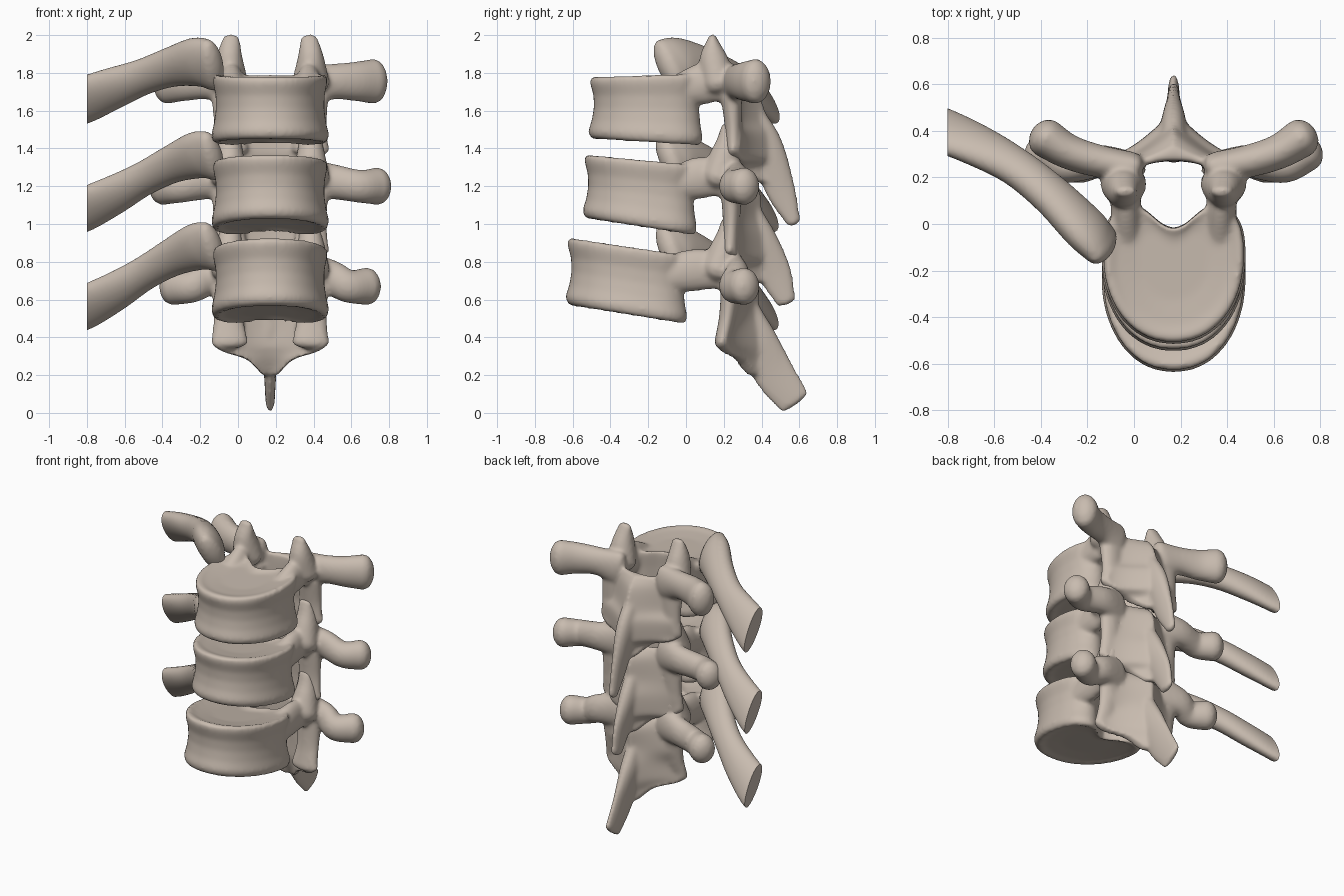
import bpy, bmesh, math
from mathutils import Vector

if "Cube" in bpy.data.objects:
    bpy.data.objects.remove(bpy.data.objects["Cube"])

bone = bpy.data.materials.new("bone")
bone.use_nodes = True
COLOUR = (0.58, 0.50, 0.43, 1)
bone.diffuse_color = COLOUR
bone.node_tree.nodes["Principled BSDF"].inputs["Base Color"].default_value = COLOUR

MID = 0.17      # x of the spine's centre line
SEG = 28


def skin(bm, rings):
    """Join rings of points into a closed skin."""
    rows = [[bm.verts.new(p) for p in r] for r in rings]
    faces = [bm.faces.new((a[i - 1], a[i], b[i], b[i - 1]))
             for a, b in zip(rows, rows[1:]) for i in range(len(a))]
    faces += [bm.faces.new(rows[0]), bm.faces.new(rows[-1])]
    bmesh.ops.recalc_face_normals(bm, faces=faces)


def spline(keys, steps=6):
    """Catmull-Rom through equally long keys."""
    k = [Vector(q) for q in keys]
    k = [2 * k[0] - k[1]] + k + [2 * k[-1] - k[-2]]
    out = []
    for a, b, c, d in zip(k, k[1:], k[2:], k[3:]):
        for s in range(steps):
            t = s / steps
            out.append(0.5 * (2 * b + (c - a) * t + (2 * a - 5 * b + 4 * c - d) * t**2
                              + (3 * b - a - 3 * c + d) * t**3))
    return out + [k[-2]]


def tube(bm, keys, up, side=1):
    """Elliptical tube with rounded ends; radius_a lies along up."""
    pts = spline(keys)
    pos = [Vector(p[:3]) for p in pts]
    frames = []
    for i, p in enumerate(pts):
        t = (pos[min(i + 1, len(pos) - 1)] - pos[max(i - 1, 0)]).normalized()
        frames.append((pos[i], t, p[3], p[4]))

    def caps(f, sign):
        p, t, ra, rb = f
        r = 0.8 * min(ra, rb)
        return [(p + t * sign * r * math.sin(w), t, ra * math.cos(w), rb * math.cos(w))
                for w in (0.5, 1.0, 1.4)]
    frames = caps(frames[0], -1)[::-1] + frames + caps(frames[-1], 1)
    rings = []
    for p, t, ra, rb in frames:
        u = Vector(up)
        u = (u - t * u.dot(t)).normalized()
        v = t.cross(u)
        ring = []
        for i in range(SEG):
            w = math.tau * i / SEG
            q = p + u * ra * math.cos(w) + v * rb * math.sin(w)
            ring.append((MID + side * q.x, q.y, q.z))
        rings.append(ring)
    skin(bm, rings)


def finish(name, bm, smooth, cut_x=None):
    """Fuse the overlapping parts, soften them and shade smooth."""
    me = bpy.data.meshes.new(name)
    bm.to_mesh(me)
    bm.free()
    ob = bpy.data.objects.new(name, me)
    bpy.context.collection.objects.link(ob)
    fuse = ob.modifiers.new("fuse", "REMESH")
    fuse.mode = "VOXEL"
    fuse.voxel_size = 0.012
    soft = ob.modifiers.new("soften", "SMOOTH")
    soft.factor = 0.5
    soft.iterations = smooth
    bpy.context.view_layer.update()
    fused = bpy.data.meshes.new_from_object(ob.evaluated_get(bpy.context.evaluated_depsgraph_get()))
    ob.modifiers.clear()
    ob.data = fused
    if cut_x is not None:
        bm = bmesh.new()
        bm.from_mesh(fused)
        cut = bmesh.ops.bisect_plane(bm, geom=bm.verts[:] + bm.edges[:] + bm.faces[:],
                                     plane_co=(cut_x, 0, 0), plane_no=(-1, 0, 0), clear_outer=True)
        rim = [e for e in cut["geom_cut"] if isinstance(e, bmesh.types.BMEdge)]
        bmesh.ops.holes_fill(bm, edges=rim, sides=0)
        bm.to_mesh(fused)
        bm.free()
    fused.materials.clear()
    fused.materials.append(bone)
    bpy.ops.object.select_all(action="DESELECT")
    ob.select_set(True)
    bpy.context.view_layer.objects.active = ob
    bpy.ops.object.shade_smooth_by_angle(angle=math.radians(50))


def body(bm, front, back, top, bottom):
    """Waisted drum: rounded front, notch for the canal at the back."""
    depth = back - front
    yc = back - 0.42 * depth
    # (height fraction, outline scale)
    profile = [(0.06, 0.5), (0.04, 0.8), (0, 0.93), (0.04, 1.0), (0.13, 1.02), (0.3, 0.97),
               (0.5, 0.94), (0.7, 0.945), (0.88, 0.99), (0.97, 0.99), (1, 0.93), (0.96, 0.8), (0.93, 0.5)]
    rings = []
    for f, s in profile:
        ring = []
        for i in range(64):
            w = math.tau * i / 64
            c, sn = math.cos(w), math.sin(w)
            if sn < 0:
                x, y = 0.305 * math.copysign(abs(c)**0.92, c), (yc - front) * sn
            else:
                x, y = 0.305 * math.copysign(abs(c)**0.8, c), (back - yc) * sn**0.7
                y -= 0.15 * sn * math.exp(-(x / 0.13)**2)
            x, y = x * s, yc + y * s
            k = (y - front) / depth
            z0 = bottom[0] + (bottom[1] - bottom[0]) * k
            z1 = top[0] + (top[1] - top[0]) * k
            ring.append((MID + x, y, z0 + (z1 - z0) * f))
        rings.append(ring)
    skin(bm, rings)


def lamina(bm, ped, inf, ridge):
    """Tent-shaped sheet behind the canal, drawn out into a ridge."""
    y, z = inf
    # (height, half width, side y, canal roof y, ridge y)
    rows = [(ped + 0.01, 0.24, 0.22, 0.275, 0.33), (ped - 0.06, 0.25, 0.23, 0.27, 0.39),
            (ped - 0.20, 0.25, 0.24, 0.27, ridge + 0.02), (z + 0.14, 0.27, y + 0.01, 0.275, ridge + 0.06),
            (z + 0.04, 0.29, y, 0.275, ridge + 0.07), (z, 0.24, y + 0.02, 0.285, ridge + 0.07),
            (z - 0.04, 0.12, 0.28, 0.30, ridge + 0.07), (z - 0.12, 0.04, ridge - 0.03, ridge - 0.03, ridge + 0.07)]
    rings = []
    for h, w, side, roof, back in spline(rows, 4):
        us = [i / 14 - 1 for i in range(29)]
        ring = [(MID + u * w, side + 0.035 + (back - side - 0.035) * (1 - abs(u))**1.5, h) for u in us]
        ring += [(MID + u * w, side - 0.03 + (roof - side + 0.03) * (1 - u * u), h) for u in us[::-1]]
        rings.append(ring)
    skin(bm, rings)


def vertebra(name, front, back, top, bottom, ped, sup, tp, inf, spine):
    """ped: pedicle height; sup, inf: facet tips (y, z); tp: tip of the side process."""
    bm = bmesh.new()
    body(bm, front, back, top, bottom)
    lamina(bm, ped, inf, spine[1][0])
    for s in (1, -1):
        # pedicle, flaring into the body
        tube(bm, [(0.2, back - 0.19, ped - 0.05, 0.08, 0.07), (0.205, back - 0.05, ped - 0.01, 0.11, 0.065),
                  (0.21, 0.14, ped, 0.105, 0.055), (0.22, 0.22, ped, 0.11, 0.06)], (0, 0, 1), s)
        # upper facet
        tube(bm, [(0.215, 0.17, ped, 0.10, 0.09), (0.215, sup[0] + 0.005, (ped + sup[1]) / 2, 0.07, 0.075),
                  (0.205, sup[0], sup[1] - 0.025, 0.045, 0.024)], (1, 0, 0), s)
        # lower facet
        tube(bm, [(0.22, 0.24, ped - 0.08, 0.09, 0.055), (0.22, (inf[0] + 0.25) / 2, (ped + inf[1]) / 2 - 0.03, 0.08, 0.045),
                  (0.215, inf[0], inf[1] + 0.05, 0.10, 0.04)], (1, 0, 0), s)
        # side process
        x, y, z, r = tp
        tube(bm, [(0.18, 0.25, ped - 0.02, 0.12, 0.06), (0.32, 0.27, (ped + z) / 2, 0.095, 0.07),
                  (x - 0.15, y - 0.06, z, r * 0.87, 0.075), (x - 0.05, y, z, r, 0.085)], (0, 0, 1), s)
    # spinous process
    tube(bm, [(0, y, z, r, w) for (y, z, r), w in zip(spine, (0.05, 0.055, 0.034, 0.024))], (0, 1, 0))
    finish(name, bm, 9)


vertebra("upper_vertebra", -0.51, 0.13, (1.78, 1.80), (1.45, 1.41), 1.75, (0.14, 2.01), (0.60, 0.37, 1.755, 0.12),
         (0.25, 1.34), [(0.34, 1.60, 0.06), (0.42, 1.42, 0.09), (0.50, 1.18, 0.08), (0.57, 1.01, 0.04)])
vertebra("middle_vertebra", -0.54, 0.10, (1.37, 1.31), (1.03, 0.93), 1.25, (0.21, 1.54), (0.62, 0.31, 1.20, 0.10),
         (0.23, 0.81), [(0.33, 1.08, 0.06), (0.39, 0.92, 0.09), (0.47, 0.74, 0.09), (0.53, 0.59, 0.055)])
vertebra("lower_vertebra", -0.63, 0.05, (0.93, 0.83), (0.57, 0.46), 0.76, (0.21, 1.04), (0.565, 0.31, 0.67, 0.10),
         (0.19, 0.32), [(0.32, 0.57, 0.06), (0.37, 0.41, 0.10), (0.46, 0.22, 0.11), (0.575, 0.06, 0.09)])

# ribs: head against the body, shaft sweeping out, back and down, sawn flat
for name, drop, sag, slim in (("upper_rib", 0, 0, 1), ("middle_rib", 0.48, 0.1, 0.94), ("lower_rib", 0.96, 0.14, 0.94)):
    bm = bmesh.new()
    shaft = [(-0.14, -0.09, 1.84, 0.15, 0.07), (-0.21, -0.02, 1.855, 0.14, 0.085), (-0.35, 0.12, 1.83, 0.11, 0.08),
             (-0.5, 0.24, 1.78, 0.10, 0.075), (-0.66, 0.33, 1.72, 0.12, 0.07), (-0.82, 0.40, 1.655, 0.14, 0.06),
             (-0.92, 0.43, 1.615, 0.14, 0.06)]
    tube(bm, [(x - MID, y, z - drop - sag * min(1, (-0.14 - x) / 0.6), a * slim, b * slim)
              for x, y, z, a, b in shaft], (0, -0.55, 0.8))
    finish(name, bm, 6, -0.8)
